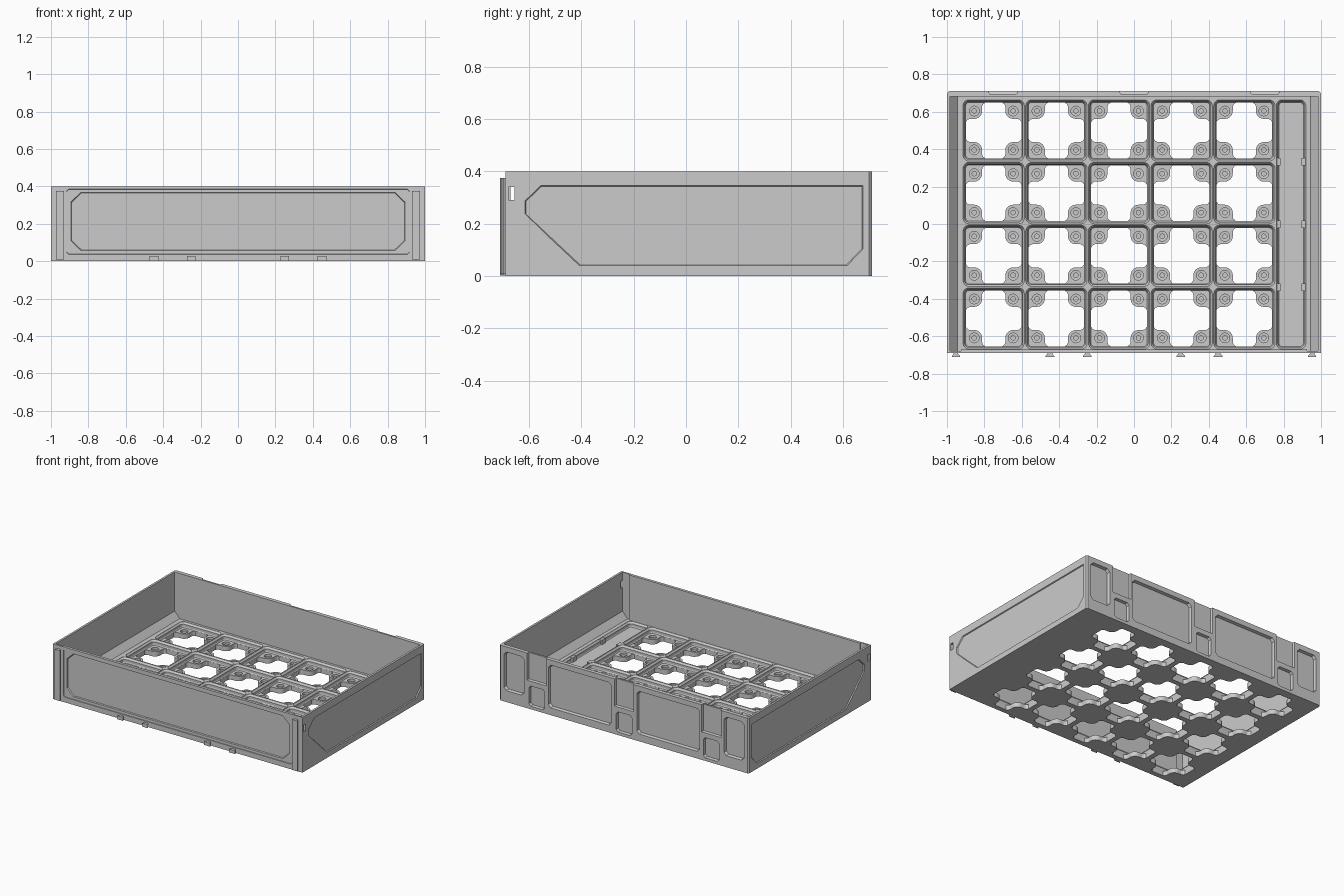
import bpy, bmesh, math

if "Cube" in bpy.data.objects:
    bpy.data.objects.remove(bpy.data.objects["Cube"])


def loft(bm, loops):
    """Closed solid through matching loops of 3D points, facing outwards."""
    rings = [[bm.verts.new(p) for p in loop] for loop in loops]
    n = len(rings[0])
    faces = [bm.faces.new((a[i], a[(i + 1) % n], b[(i + 1) % n], b[i]))
             for a, b in zip(rings, rings[1:]) for i in range(n)]
    faces += [bm.faces.new(rings[0][::-1]), bm.faces.new(rings[-1])]
    # loop winding against the sweep direction decides the orientation
    area = [0, 0, 0]
    p = loops[0]
    for i in range(n):
        q, r = p[i], p[(i + 1) % n]
        for k in range(3):
            a, b = (k + 1) % 3, (k + 2) % 3
            area[k] += q[a] * r[b] - q[b] * r[a]
    if sum(area[k] * (loops[-1][0][k] - loops[0][0][k]) for k in range(3)) < 0:
        bmesh.ops.reverse_faces(bm, faces=faces)


def make(name, solids):
    bm = bmesh.new()
    for loops in solids:
        loft(bm, loops)
    me = bpy.data.meshes.new(name)
    bm.to_mesh(me)
    bm.free()
    ob = bpy.data.objects.new(name, me)
    bpy.context.collection.objects.link(ob)
    return ob


def volume(me):
    bm = bmesh.new()
    bm.from_mesh(me)
    v = bm.calc_volume(signed=True)
    bm.free()
    return v


def cut(body, solids):
    """Boolean difference; moves to the next solver if a result is unsound."""
    cutter = make("cutter", solids)
    old = volume(body.data)
    mod = body.modifiers.new("cut", "BOOLEAN")
    mod.operation, mod.object = "DIFFERENCE", cutter
    for solver in ("EXACT", "MANIFOLD", "FLOAT"):
        mod.solver = solver
        bpy.context.view_layer.update()
        dg = bpy.context.evaluated_depsgraph_get()
        me = bpy.data.meshes.new_from_object(body.evaluated_get(dg))
        if 0.1 * old < volume(me) < old:
            body.data = me
            break
    body.modifiers.remove(mod)
    bpy.data.objects.remove(cutter)


def at_z(pts, z):
    return [(x, y, z) for x, y in pts]


def prism(pts, z0, z1):
    return [at_z(pts, z0), at_z(pts, z1)]


def rect(x0, x1, y0, y1):
    return [(x0, y0), (x1, y0), (x1, y1), (x0, y1)]


def octagon(x0, x1, y0, y1, c):
    return [(x0 + c, y0), (x1 - c, y0), (x1, y0 + c), (x1, y1 - c),
            (x1 - c, y1), (x0 + c, y1), (x0, y1 - c), (x0, y0 + c)]


def round_rect(cx, cy, hx, hy, r, seg=5):
    pts = []
    for q, (sx, sy) in enumerate([(1, 1), (-1, 1), (-1, -1), (1, -1)]):
        for k in range(seg + 1):
            a = math.pi / 2 * (q + k / seg)
            pts.append((cx + sx * (hx - r) + r * math.cos(a),
                        cy + sy * (hy - r) + r * math.sin(a)))
    return pts


def circle(cx, cy, r, n=20):
    return [(cx + r * math.cos(2 * math.pi * k / n),
             cy + r * math.sin(2 * math.pi * k / n)) for k in range(n)]


def shrink(pts, d):
    us, vs = [p[0] for p in pts], [p[1] for p in pts]
    cu, cv = (min(us) + max(us)) / 2, (min(vs) + max(vs)) / 2
    fu = 1 - 2 * d / (max(us) - min(us))
    fv = 1 - 2 * d / (max(vs) - min(vs))
    return [(cu + (u - cu) * fu, cv + (v - cv) * fv) for u, v in pts]


def recess(axis, pts, surface, floor, slope):
    """Sloped-edge pocket; pts are (y,z) for axis x, (x,z) for axis y."""
    out = surface + (0.01 if surface > floor else -0.01)
    put = (lambda u, v, w: (w, u, v)) if axis == "x" else (lambda u, v, w: (u, w, v))
    return [[put(u, v, w) for u, v in p]
            for p, w in ((pts, out), (shrink(pts, slope), floor))]


RIM = 0.072      # top of the floor ribs
PAD = 0.035      # floor of the sockets
PITCH = 0.335
cells = [(-0.75 + PITCH * i, -0.505 + PITCH * j) for i in range(5) for j in range(4)]

# Outer block with chamfered back corners
tray = make("tray_body", [prism([(-1, -0.69), (1, -0.69), (1, 0.70), (0.99, 0.71),
                                 (-0.99, 0.71), (-1, 0.70)], 0, 0.4)])


# Main cavity with sloped lower side walls and corner steps at the front
def cavity(hx, z):
    return at_z([(-hx, -0.68), (-0.925, -0.68), (-0.925, -0.67), (0.925, -0.67),
                 (0.925, -0.68), (hx, -0.68), (hx, 0.682), (-hx, 0.682)], z)


cut(tray, [[cavity(0.945, RIM), cavity(0.985, RIM + 0.045), cavity(0.985, 0.42)]])


# Stepped square sockets plus the long side compartment
def socket(cx, cy, hx, hy):
    return [at_z(round_rect(cx, cy, hx - d, hy - d, 0.032 - d), z)
            for z, d in ((PAD, 0.014), (0.041, 0.010), (0.058, 0.010),
                         (RIM - 0.001, 0.0), (RIM + 0.02, 0.0))]


cut(tray, [socket(x, y, 0.164, 0.164) for x, y in cells]
    + [socket(0.84, -0.0025, 0.079, 0.6665)])

# Cross-shaped floor openings that leave four corner pads per cell
quarter = [(0.149, 0.045), (0.140, 0.057), (0.128, 0.062)]
quarter += [(0.104 + 0.042 * math.cos(a), 0.104 + 0.042 * math.sin(a))
            for a in [math.pi * (1.5 - k / 12) for k in range(7)]]
quarter += [(y, x) for x, y in quarter[2::-1]]
cross = []
for q in range(4):
    c, s = round(math.cos(q * math.pi / 2)), round(math.sin(q * math.pi / 2))
    cross += [(x * c - y * s, x * s + y * c) for x, y in quarter]
cut(tray, [prism([(cx + x, cy + y) for x, y in cross], -0.02, 0.05) for cx, cy in cells])

# Stepped blind round holes in the pads
cut(tray, [[at_z(circle(cx + sx * 0.104, cy + sy * 0.104, r), z)
            for r, z in ((0.012, 0.008), (0.012, 0.018), (0.026, 0.019), (0.026, 0.05))]
           for cx, cy in cells for sx in (-1, 1) for sy in (-1, 1)])

# Side panels and small side slots
side = [(-0.41, 0.035), (-0.62, 0.24), (-0.62, 0.29), (-0.56, 0.35),
        (0.68, 0.35), (0.68, 0.10), (0.62, 0.035)]
cut(tray, [recess("x", side, s, s * 0.993, 0.008) for s in (-1, 1)])
cut(tray, [prism(rect(min(s * 0.96, s * 1.02), max(s * 0.96, s * 1.02), -0.679, -0.655),
                 0.29, 0.34) for s in (-1, 1)])

# Front label panel, two steps
cut(tray, [recess("y", octagon(-0.92, 0.92, 0.035, 0.387, 0.012), -0.69, -0.686, 0.003)])
cut(tray, [recess("y", octagon(-0.897, 0.897, 0.053, 0.372, 0.052), -0.686, -0.678, 0.008)])

# Back pockets, hook channels and lower catch pockets
pockets = [recess("y", octagon(x0, x1, z0, 0.365, 0.02), 0.71, 0.69, 0.008)
           for x0, x1, z0 in ((0.80, 0.965, 0.08), (0.10, 0.61, 0.05),
                              (-0.61, -0.10, 0.05), (-0.965, -0.80, 0.08))]
for cx in (-0.7, 0, 0.7):
    pockets.append(recess("y", rect(cx - 0.08, cx + 0.08, 0.2, 0.42), 0.71, 0.695, 0.008))
    pockets.append(recess("y", octagon(cx - 0.065, cx + 0.065, 0.02, 0.17, 0.015),
                          0.71, 0.69, 0.006))
cut(tray, pockets)


# Dovetail rails and hooks on the front
def dovetail(cx, w):
    return [(cx - w * 0.55, -0.688), (cx - w * 0.55, -0.695), (cx - w, -0.706), (cx - w, -0.71),
            (cx + w, -0.71), (cx + w, -0.706), (cx + w * 0.55, -0.695), (cx + w * 0.55, -0.688)]


for s, label in ((-1, "left"), (1, "right")):
    make(f"front_rail_{label}", [prism(dovetail(s * 0.952, 0.022), 0.01, 0.375)])
make("front_hooks", [prism(dovetail(x, 0.024), 0.002, 0.027)
                     for x in (-0.45, -0.25, 0.25, 0.45)])

# Divider tabs inside the long side compartment
make("divider_tabs", [prism(rect(x - 0.011, x + 0.011, y - 0.02, y + 0.02), PAD - 0.002, RIM - 0.004)
                      for x in (0.772, 0.907) for y in (-PITCH - 0.0025, -0.0025, PITCH - 0.0025)])
